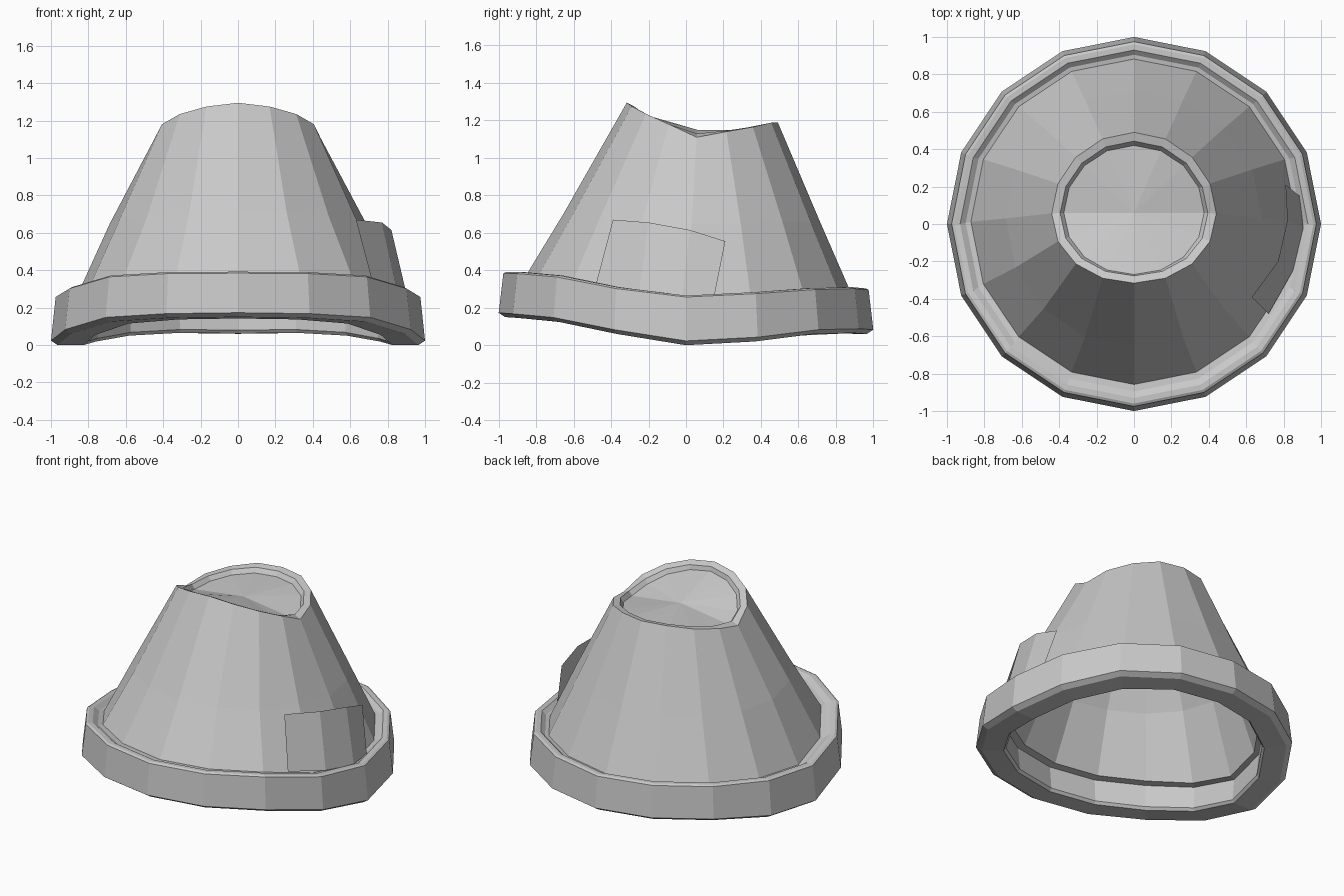
import bpy, bmesh, math

if "Cube" in bpy.data.objects:
    bpy.data.objects.remove(bpy.data.objects["Cube"])

N = 16
# Height curves from front to back (mirrored left/right)
BRIM_LOW = [.15, .145, .125, .06, 0, .02, .06, .065, .06]
BRIM_IN = [.142, .137, .115, .055, 0, .018, .05, .065, .062]
BRIM_TOP = [.392, .39, .372, .31, .265, .283, .305, .31, .303]
WAIST = [.70, .70, .69, .67, .65, .65, .66, .66, .66]
CROWN = [1.295, 1.275, 1.235, 1.18, 1.11, 1.14, 1.165, 1.188, 1.19]
CROWN_IN = [1.275, 1.257, 1.22, 1.17, 1.13, 1.143, 1.162, 1.178, 1.18]

grey = bpy.data.materials.new("light grey")
grey.diffuse_color = (.58, .58, .58, 1)
grey.use_nodes = True
grey.node_tree.nodes["Principled BSDF"].inputs["Base Color"].default_value = grey.diffuse_color


def ring(rx, ry, cy, heights, dz=0, skew=0):
    pts = []
    for k in range(N):
        a = 2 * math.pi * k / N
        i = k if k <= N // 2 else N - k
        y = cy - ry * math.cos(a) - skew * math.sin(a) ** 2
        pts.append((rx * math.sin(a), y, heights[i] + dz))
    return pts


def make(name, bm, recalc=True):
    if recalc:
        bmesh.ops.recalc_face_normals(bm, faces=bm.faces)
    me = bpy.data.meshes.new(name)
    bm.to_mesh(me)
    bm.free()
    me.materials.append(grey)
    ob = bpy.data.objects.new(name, me)
    bpy.context.collection.objects.link(ob)
    return ob


def loft(name, rings, start_z, end_z):
    bm = bmesh.new()
    loops = [[bm.verts.new(p) for p in r] for r in rings]
    for a, b in zip(loops, loops[1:]):
        for k in range(N):
            j = (k + 1) % N
            bm.faces.new((a[k], a[j], b[j], b[k]))
    # Fan caps closing the first and last rings
    for z, loop in ((start_z, loops[0]), (end_z, loops[-1])):
        c = bm.verts.new((0, .06, z))
        for k in range(N):
            bm.faces.new((loop[k], loop[(k + 1) % N], c))
    return make(name, bm)


# Hat body: lining, ledge, brim, shallow groove, crown wall, rim and recessed top
loft("hat_body", [
    ring(.375, .345, .075, CROWN_IN, -.05, .015),
    ring(.625, .625, .03, WAIST),
    ring(.785, .785, .012, BRIM_LOW, .175),
    ring(.825, .825, 0, BRIM_LOW, .17),
    ring(.81, .81, 0, BRIM_IN, .018),
    ring(.825, .825, 0, BRIM_IN),
    ring(.965, .965, 0, BRIM_LOW),
    ring(1, 1, 0, BRIM_LOW, .023),
    ring(.975, .975, 0, BRIM_TOP, -.008),
    ring(.96, .96, 0, BRIM_TOP),
    ring(.93, .93, 0, BRIM_TOP),
    ring(.90, .90, .005, BRIM_TOP, -.022),
    ring(.872, .87, .012, BRIM_TOP, -.026),
    ring(.685, .685, .03, WAIST),
    ring(.44, .403, .087, CROWN, 0, .03),
    ring(.395, .36, .083, CROWN_IN, 0, .025),
    ring(.375, .345, .075, CROWN_IN, -.03, .015),
], 1.13, 1.15)

# Side patch: bent sheet leaning off the right of the crown
top = [(.63, -.39, .67), (.77, -.20, .655), (.82, .02, .615), (.81, .21, .555)]
low = [(.72, -.48, .33), (.85, -.25, .285), (.905, -.02, .255), (.885, .15, .255)]
bm = bmesh.new()
a = [bm.verts.new(p) for p in top]
b = [bm.verts.new(p) for p in low]
for k in range(3):
    bm.faces.new((b[k], b[k + 1], a[k + 1], a[k]))
make("side_patch", bm, recalc=False)
